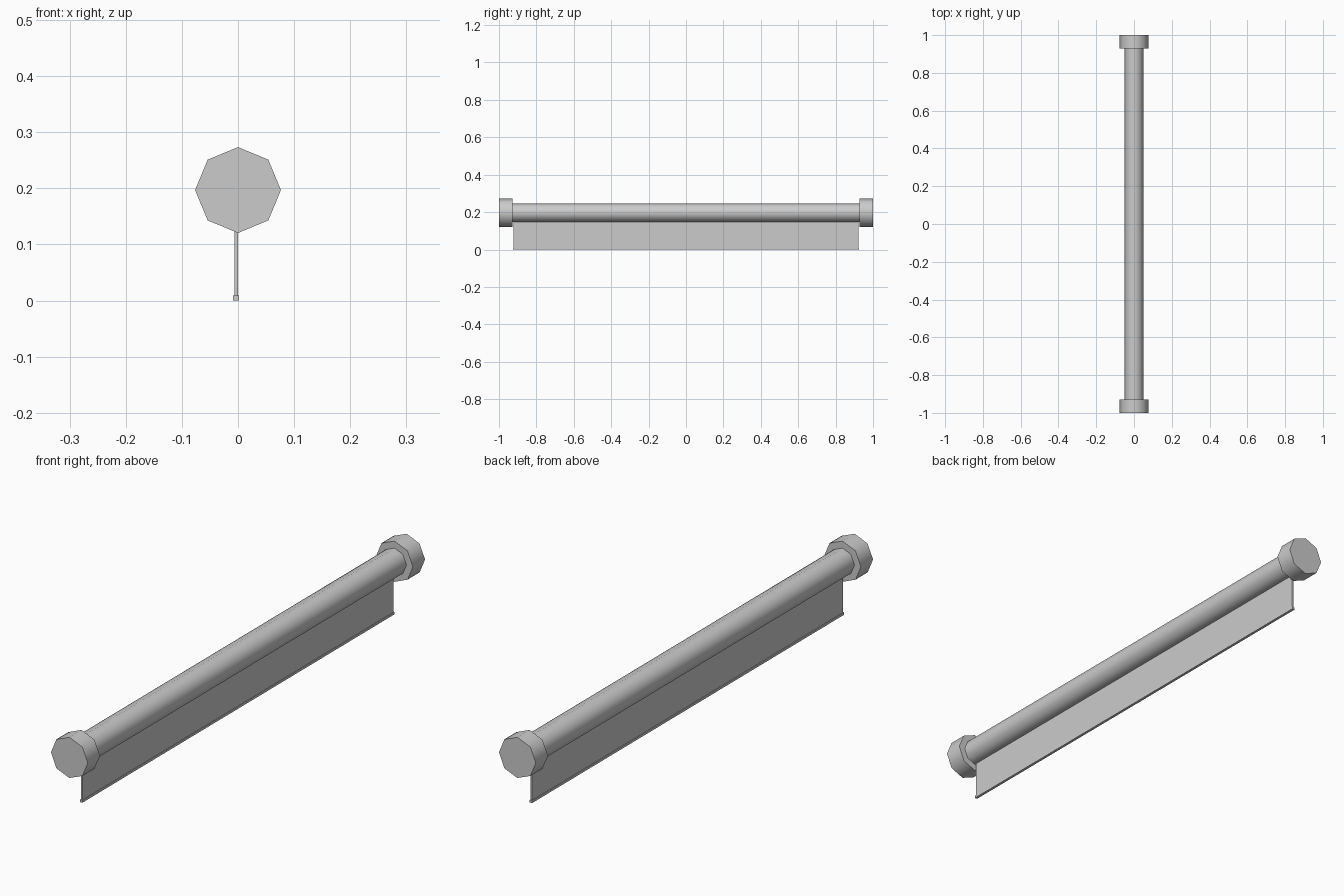
import bpy, math

if "Cube" in bpy.data.objects:
    bpy.data.objects.remove(bpy.data.objects["Cube"])

AXIS_Z = 0.197


def roller(name, radius, y0, y1, sides=8):
    """Prism along y with a vertex pointing straight up, smooth round the barrel."""
    bpy.ops.mesh.primitive_cylinder_add(
        vertices=sides, radius=radius, depth=y1 - y0,
        location=(0, (y0 + y1) / 2, AXIS_Z), rotation=(math.pi / 2, 0, 0))
    ob = bpy.context.object
    ob.name = name
    bpy.ops.object.shade_smooth_by_angle(angle=math.radians(60))
    return ob


def box(name, x0, x1, half_y, z0, z1):
    bpy.ops.mesh.primitive_cube_add(size=1, location=((x0 + x1) / 2, 0, (z0 + z1) / 2))
    ob = bpy.context.object
    ob.name = name
    ob.scale = (x1 - x0, 2 * half_y, z1 - z0)
    return ob


# Roller tube and its end caps
roller("roller_tube", 0.05, -0.928, 0.928)
roller("front_end_cap", 0.0765, -1.0, -0.928)
roller("back_end_cap", 0.0765, 0.928, 1.0)

# Hanging fabric and the weighted bar along its lower edge
box("fabric_sheet", -0.006, 0.0, 0.923, 0.008, 0.18)
box("bottom_bar", -0.0085, 0.002, 0.926, 0.0, 0.009)
